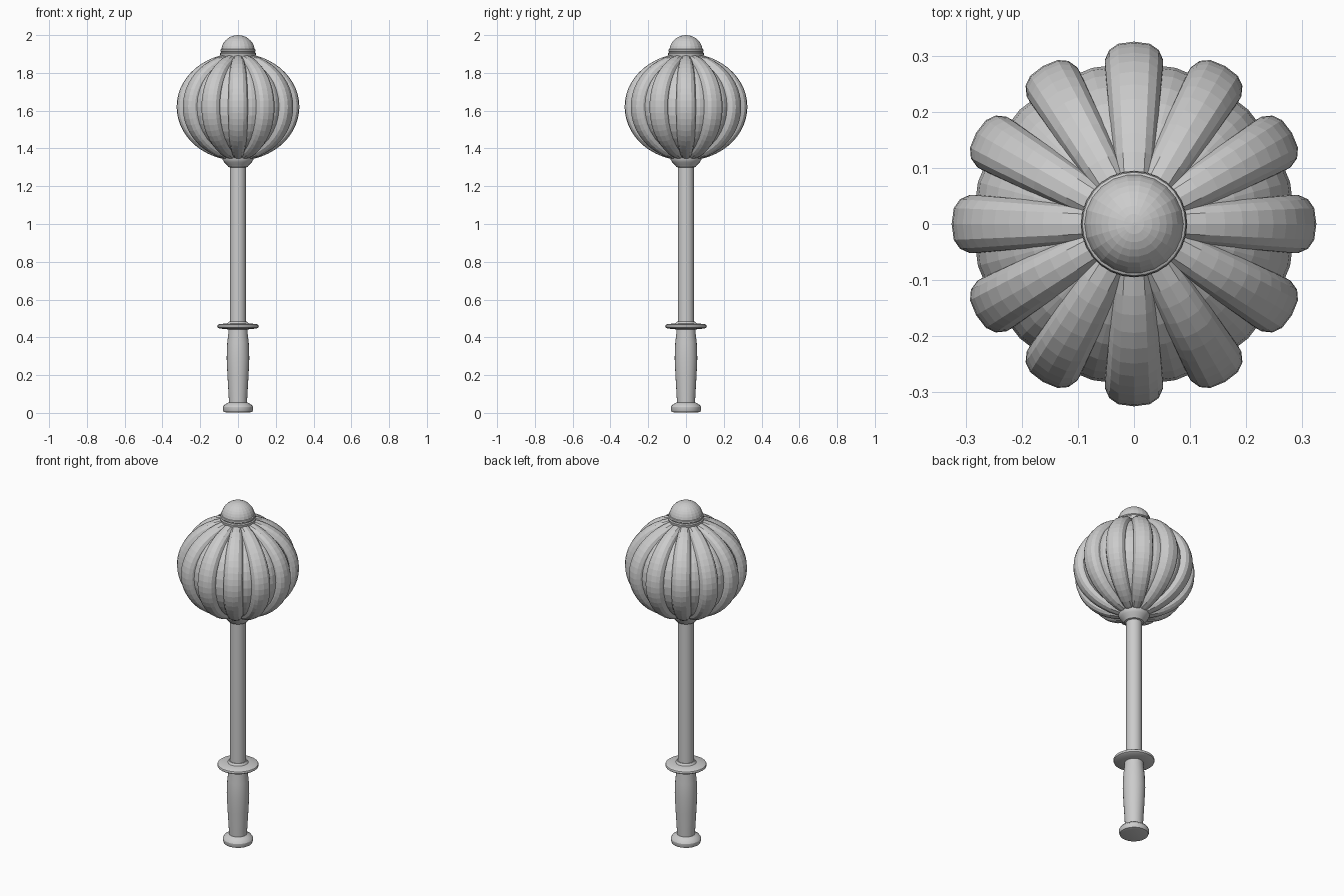
import bpy, bmesh
from math import sin, cos, pi, radians, copysign

cube = bpy.data.objects.get("Cube")
if cube:
    bpy.data.objects.remove(cube, do_unlink=True)

grey = bpy.data.materials.new("plain grey")
grey.use_nodes = True
grey.diffuse_color = (0.6, 0.6, 0.6, 1)
grey.node_tree.nodes["Principled BSDF"].inputs["Base Color"].default_value = (0.6, 0.6, 0.6, 1)


def finish(name, bm, smooth=0):
    bmesh.ops.recalc_face_normals(bm, faces=bm.faces)
    mesh = bpy.data.meshes.new(name)
    bm.to_mesh(mesh)
    bm.free()
    mesh.materials.append(grey)
    obj = bpy.data.objects.new(name, mesh)
    bpy.context.collection.objects.link(obj)
    if smooth:
        bpy.ops.object.select_all(action='DESELECT')
        obj.select_set(True)
        bpy.context.view_layer.objects.active = obj
        bpy.ops.object.shade_smooth_by_angle(angle=radians(smooth))
    return obj


def loft(bm, rings):
    """Skin a list of closed rings and cap both ends."""
    loops = [[bm.verts.new(p) for p in ring] for ring in rings]
    n = len(loops[0])
    for a, b in zip(loops, loops[1:]):
        for i in range(n):
            j = (i + 1) % n
            bm.faces.new((a[i], a[j], b[j], b[i]))
    bm.faces.new(loops[0])
    bm.faces.new(loops[-1])


def turned(name, profile, sides=24, smooth=0):
    """Lathe a (radius, height) profile about z."""
    bm = bmesh.new()
    angles = [2 * pi * i / sides for i in range(sides)]
    loft(bm, [[(r * cos(a), r * sin(a), z) for a in angles] for r, z in profile])
    return finish(name, bm, smooth)


def arc(radius, height, mid, start, end, steps):
    """Elliptical profile between two latitudes in degrees."""
    lats = [radians(start + (end - start) * i / steps) for i in range(steps + 1)]
    return [(radius * cos(t), mid + height * sin(t)) for t in lats]


# Handle
turned("pommel", [(0.062, 0.002), (0.076, 0.006), (0.080, 0.018), (0.080, 0.030),
                  (0.073, 0.042), (0.060, 0.050), (0.050, 0.056)], smooth=30)
turned("grip", [(0.047, 0.04), (0.050, 0.10), (0.056, 0.20), (0.060, 0.29),
                (0.057, 0.37), (0.051, 0.42), (0.050, 0.46)], smooth=30)
turned("guard", [(0.050, 0.442), (0.100, 0.447), (0.108, 0.452), (0.110, 0.459),
                 (0.108, 0.465), (0.100, 0.470), (0.055, 0.474), (0.047, 0.485)],
       smooth=30)
turned("shaft", [(0.043, 0.45), (0.043, 1.36)], 20, 30)

# Head core and lower collar
MID = 1.62
turned("head_core", arc(0.288, 0.262, MID, -80, 80, 16), 24)
turned("lower_collar", [(0.043, 1.300), (0.052, 1.303), (0.060, 1.314),
                        (0.074, 1.328), (0.082, 1.342), (0.084, 1.365)], smooth=30)

# Twelve rounded ribs around the head
RIBS, STEPS, SIDES = 12, 24, 14
bm = bmesh.new()
for k in range(RIBS):
    turn = 2 * pi * k / RIBS
    rings = []
    for s in range(STEPS + 1):
        lat = radians(-80 + 160 * s / STEPS)
        half = 0.022 + 0.031 * cos(lat) ** 0.8
        ring = []
        for i in range(SIDES):
            a = 2 * pi * i / SIDES
            # Slightly squared section, sunk below the outer curve
            side = half * copysign(abs(sin(a)) ** 0.75, sin(a))
            deep = 0.045 * (1 - copysign(abs(cos(a)) ** 0.85, cos(a)))
            r = (0.325 - deep) * cos(lat)
            z = MID + (0.284 - deep) * sin(lat)
            ring.append((r * cos(turn) - side * sin(turn),
                         r * sin(turn) + side * cos(turn), z))
        rings.append(ring)
    loft(bm, rings)
finish("head_ribs", bm)

# Finial: grooved band and dome
turned("finial_band", [(0.088, 1.870), (0.094, 1.895), (0.095, 1.903), (0.090, 1.908),
                       (0.090, 1.912), (0.094, 1.916), (0.092, 1.924), (0.085, 1.928)],
       28, 30)
turned("finial_dome", arc(0.089, 0.085, 1.915, 0, 88, 9), 22)
